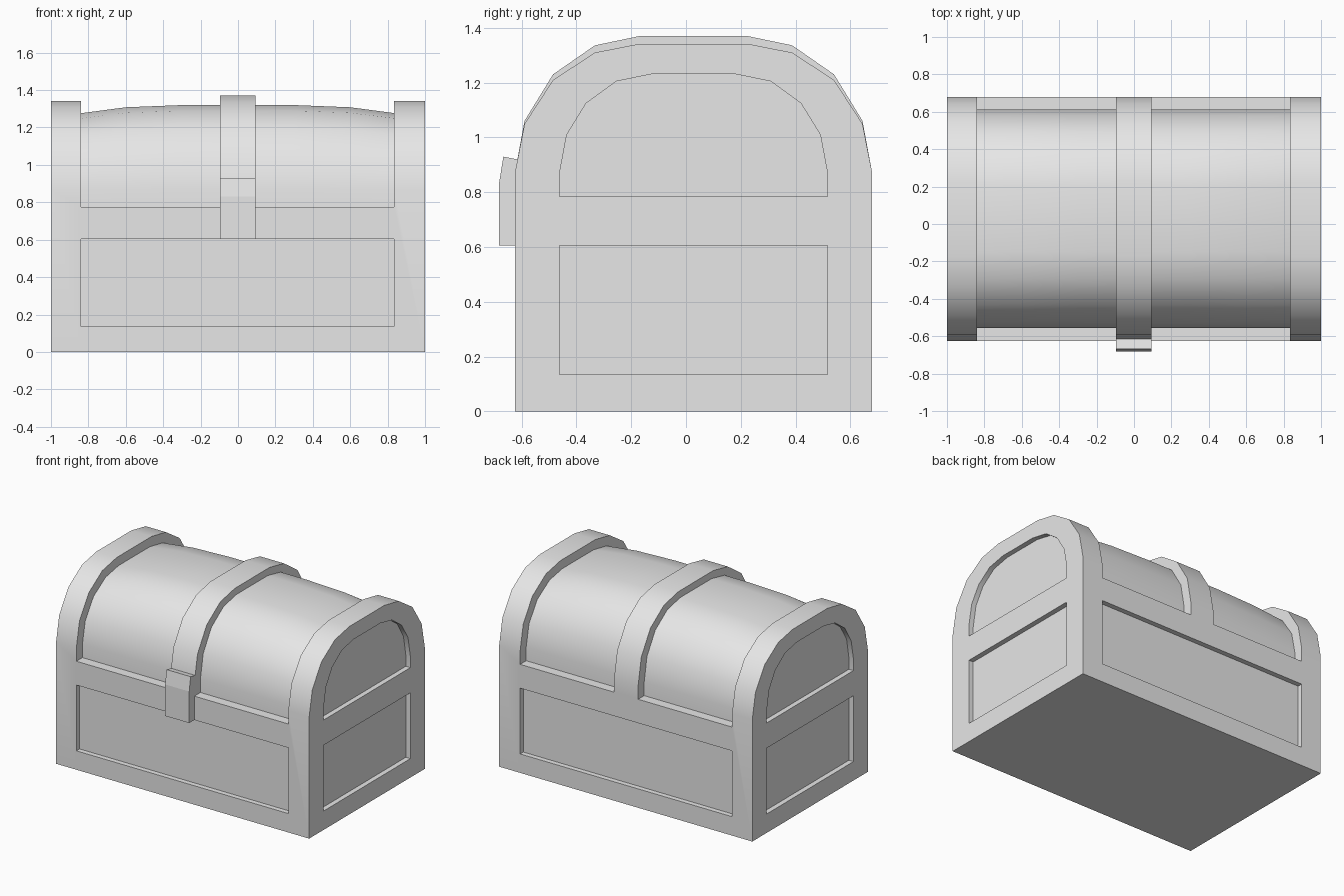
import bpy
import bmesh
from math import radians

if "Cube" in bpy.data.objects:
    bpy.data.objects.remove(bpy.data.objects["Cube"])

grey = bpy.data.materials.new("plain_grey")
grey.use_nodes = True
GREY = (0.8, 0.8, 0.8, 1)
grey.diffuse_color = GREY
grey.node_tree.nodes["Principled BSDF"].inputs["Base Color"].default_value = GREY

MID_Y = 0.0275             # centre of the chest, front to back
SPRING = 0.87              # height where the arch begins
PANEL_DEPTH = 0.036
LEFT, RIGHT = 0.835, -0.84          # inner edges of the end bands
STRAP_LEFT, STRAP_RIGHT = 0.0925, -0.0975
LEDGE = 0.775              # top of the base under the lid

# Half arches as (half width, height), from the bottom up
ARCH = [(0.6525, SPRING), (0.617, 1.05), (0.513, 1.21), (0.36, 1.31), (0.197, 1.342)]
PANEL_ARCH = [(0.49, 0.785), (0.49, 0.865), (0.463, 1.01), (0.392, 1.125),
              (0.282, 1.205), (0.15, 1.232)]


def mirrored(half):
    """Closed (y, z) outline from a half arch."""
    return [(MID_Y - w, z) for w, z in half] + [(MID_Y + w, z) for w, z in reversed(half)]


def arch(bottom, wide=1.0, tall=1.0):
    half = [(w * wide, SPRING + (z - SPRING) * tall) for w, z in ARCH]
    return mirrored([(half[0][0], bottom)] + half)


def loft(name, sections):
    """Solid through a list of (x, outline) sections."""
    bm = bmesh.new()
    rings = [[bm.verts.new((x, y, z)) for y, z in outline] for x, outline in sections]
    for a, b in zip(rings, rings[1:]):
        for i in range(len(a)):
            j = (i + 1) % len(a)
            bm.faces.new((a[i], a[j], b[j], b[i]))
    bm.faces.new(rings[0])
    bm.faces.new(rings[-1])
    bmesh.ops.recalc_face_normals(bm, faces=bm.faces)
    mesh = bpy.data.meshes.new(name)
    bm.to_mesh(mesh)
    bm.free()
    mesh.materials.append(grey)
    obj = bpy.data.objects.new(name, mesh)
    bpy.context.collection.objects.link(obj)
    return obj


def box(name, x0, x1, y0, y1, z0, z1):
    outline = [(y0, z0), (y0, z1), (y1, z1), (y1, z0)]
    return loft(name, [(x0, outline), (x1, outline)])


def activate(obj):
    bpy.ops.object.select_all(action='DESELECT')
    obj.select_set(True)
    bpy.context.view_layer.objects.active = obj


def carve(obj, cutter):
    cutter.hide_render = True
    activate(obj)
    mod = obj.modifiers.new("carve", 'BOOLEAN')
    mod.operation = 'DIFFERENCE'
    mod.solver = 'EXACT'
    mod.object = cutter
    bpy.ops.object.modifier_apply(modifier=mod.name)
    bpy.data.objects.remove(cutter)


# Chest body with end bands and a taller centre strap
band, strap = arch(0), arch(0, tall=1.06)
body = loft("chest_body", [(-1, band), (RIGHT, band), (STRAP_RIGHT, strap),
                           (STRAP_LEFT, strap), (LEFT, band), (1, band)])

# Openings for the lid on each side of the strap
carve(body, box("cutter", RIGHT, STRAP_RIGHT, -1, 1, LEDGE, 2))
carve(body, box("cutter", STRAP_LEFT, LEFT, -1, 1, LEDGE, 2))

# Sunken panels: front and back, then the two ends
for side in (-1, 1):
    face_y = MID_Y + side * ARCH[0][0]
    y0, y1 = sorted((face_y - side * PANEL_DEPTH, face_y + side * 0.1))
    carve(body, box("cutter", RIGHT, LEFT, y0, y1, 0.135, 0.605))
    x0, x1 = sorted((side * (1 - PANEL_DEPTH), side * 1.1))
    carve(body, box("cutter", x0, x1, MID_Y - 0.49, MID_Y + 0.49, 0.135, 0.605))
    outline = mirrored(PANEL_ARCH)
    carve(body, loft("cutter", [(x0, outline), (x1, outline)]))

# Gently bulging lid, seated inside the base and bands
bulge = [(0.86, 0.855), (0.6, 0.928), (0.3, 0.953)]
stations = [(-x, t) for x, t in bulge] + [(x, t) for x, t in reversed(bulge)]
lid = loft("curved_lid", [(x, arch(0.7, 0.895, t)) for x, t in stations])

# Front latch
latch_outline = [(-0.55, 0.605), (-0.683, 0.605), (-0.683, 0.83), (-0.667, 0.93), (-0.55, 0.907)]
latch = loft("front_latch", [(STRAP_RIGHT, latch_outline), (STRAP_LEFT, latch_outline)])

for obj in (body, lid):
    activate(obj)
    bpy.ops.object.shade_smooth_by_angle(angle=radians(30))
